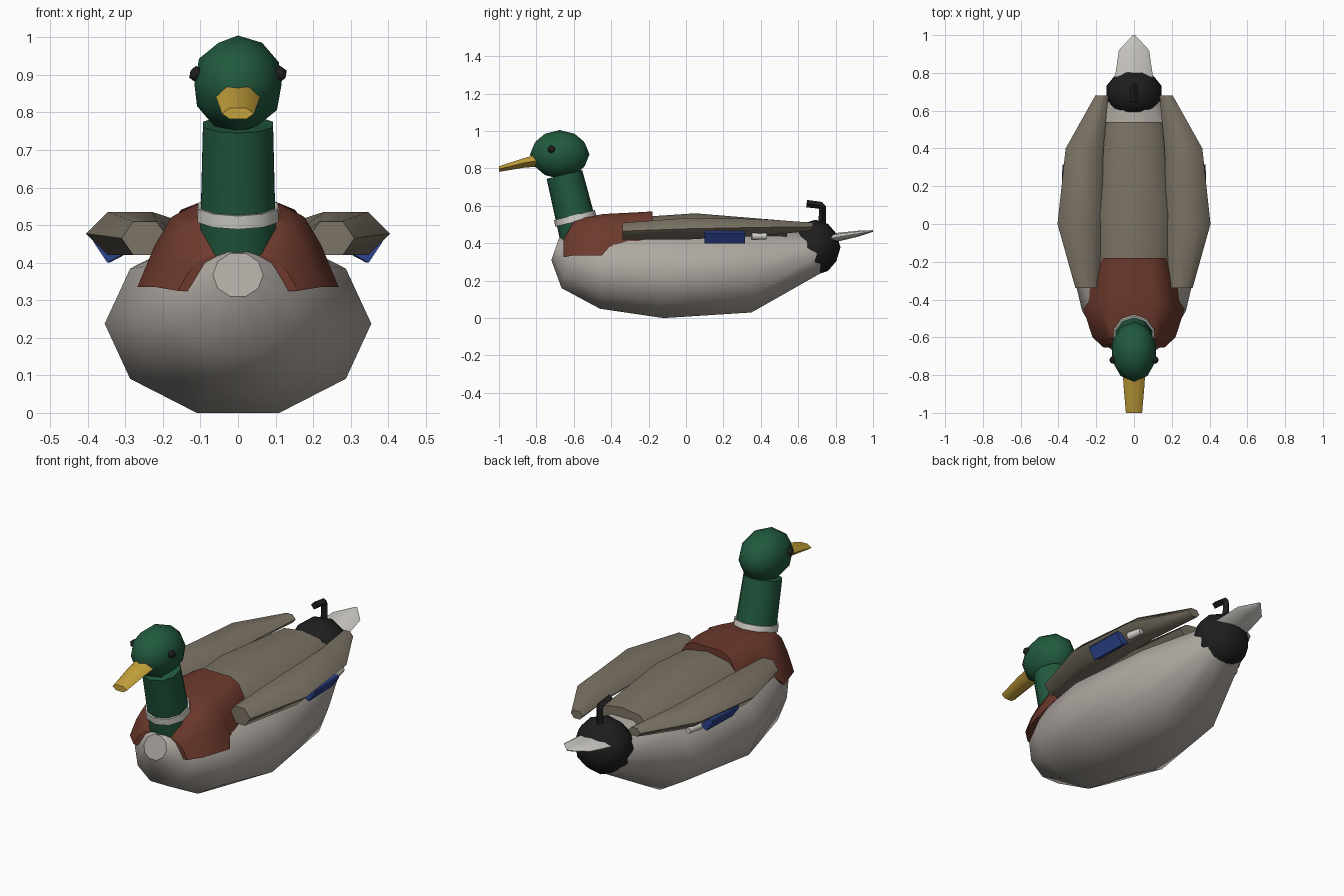
import bpy, bmesh, math
from mathutils import Vector

if "Cube" in bpy.data.objects:
    bpy.data.objects.remove(bpy.data.objects["Cube"])


def material(name, r, g, b):
    m = bpy.data.materials.new(name)
    m.use_nodes = True
    m.diffuse_color = (r, g, b, 1)
    bsdf = m.node_tree.nodes["Principled BSDF"]
    bsdf.inputs["Base Color"].default_value = (r, g, b, 1)
    bsdf.inputs["Roughness"].default_value = 0.8
    return m


GREEN = material("dark green", 0.015, 0.1, 0.048)
CHESTNUT = material("chestnut", 0.155, 0.042, 0.026)
TAUPE = material("taupe", 0.2, 0.172, 0.13)
GREY = material("warm grey", 0.43, 0.395, 0.36)
WHITE = material("off white", 0.66, 0.64, 0.6)
YELLOW = material("bill yellow", 0.56, 0.36, 0.045)
BLACK = material("black", 0.013, 0.013, 0.014)
BLUE = material("speculum blue", 0.026, 0.058, 0.27)


def finish(ob, name, mat, angle):
    ob.name = name
    ob.data.materials.append(mat)
    bpy.ops.object.select_all(action="DESELECT")
    ob.select_set(True)
    bpy.context.view_layer.objects.active = ob
    bpy.ops.object.shade_smooth_by_angle(angle=math.radians(angle))
    return ob


def ngon(n):
    """Unit section, x in -1..1 and z in 0..1, flat on top."""
    pts = [(math.cos(2 * math.pi * k / n), math.sin(2 * math.pi * k / n)) for k in range(n)]
    top = max(p[1] for p in pts)
    return [(x, 0.5 + 0.5 * z / top) for x, z in pts]


def loft(name, mat, section, rings, angle=40):
    """Rings are (y, centre x, half width, low z, high z, backward lean of the top)."""
    bm = bmesh.new()
    loops = [[bm.verts.new((cx + hw * u, y + sum(lean) * v, lo + (hi - lo) * v))
              for u, v in section] for y, cx, hw, lo, hi, *lean in rings]
    n = len(section)
    for a, b in zip(loops, loops[1:]):
        for i in range(n):
            j = (i + 1) % n
            bm.faces.new((a[i], a[j], b[j], b[i]))
    bm.faces.new(loops[0])
    bm.faces.new(loops[-1])
    bmesh.ops.recalc_face_normals(bm, faces=bm.faces)
    me = bpy.data.meshes.new(name)
    bm.to_mesh(me)
    bm.free()
    ob = bpy.data.objects.new(name, me)
    bpy.context.collection.objects.link(ob)
    finish(ob, name, mat, angle)
    # End caps stay flat
    for cap in list(me.polygons)[-2:]:
        cap.use_smooth = False


def ball(name, mat, loc, scale, sub=2):
    bpy.ops.mesh.primitive_ico_sphere_add(subdivisions=sub, radius=1, location=loc)
    ob = bpy.context.object
    ob.scale = scale
    finish(ob, name, mat, 50)


def tube(name, mat, start, end, r1, r2, sides=10):
    a, b = Vector(start), Vector(end)
    bpy.ops.mesh.primitive_cone_add(vertices=sides, radius1=r1, radius2=r2,
                                    depth=(b - a).length, location=(a + b) / 2)
    ob = bpy.context.object
    ob.rotation_euler = (b - a).to_track_quat("Z", "Y").to_euler()
    finish(ob, name, mat, 45)


# Hull and the brown back on top of it
loft("body", GREY, ngon(10), [
    (-0.72, 0, 0.067, 0.31, 0.425, 0.04), (-0.665, 0, 0.17, 0.16, 0.45, 0.07),
    (-0.46, 0, 0.275, 0.05, 0.475), (-0.12, 0, 0.355, 0, 0.475),
    (0.35, 0, 0.29, 0.03, 0.475), (0.72, 0, 0.13, 0.24, 0.46)], 55)
loft("back", TAUPE, ngon(8), [
    (-0.4, 0, 0.17, 0.38, 0.53), (0.05, 0, 0.195, 0.38, 0.56),
    (0.54, 0, 0.148, 0.41, 0.52)], 50)

# Breast saddle, wide at the bottom like a cape
arch = [(1, 0), (0.83, 0.5), (0.66, 0.85), (0.42, 1)]
arch += [(-u, v) for u, v in reversed(arch)]
loft("breast", CHESTNUT, arch, [
    (-0.655, 0, 0.16, 0.325, 0.42), (-0.6, 0, 0.22, 0.335, 0.525),
    (-0.45, 0, 0.268, 0.335, 0.555), (-0.41, 0, 0.24, 0.38, 0.558),
    (-0.31, 0, 0.23, 0.415, 0.563), (-0.18, 0, 0.195, 0.41, 0.57)])

# Neck, collar and head
foot, top = Vector((0, -0.555, 0.38)), Vector((0, -0.65, 0.768))
tube("neck", GREEN, foot, top, 0.108, 0.098)
tube("collar", WHITE, foot.lerp(top, 0.35), foot.lerp(top, 0.44), 0.114, 0.112)
ball("head", GREEN, (0, -0.675, 0.875), (0.122, 0.159, 0.13))
loft("bill", YELLOW, ngon(6), [
    (-0.78, 0, 0.06, 0.81, 0.88), (-0.86, 0, 0.055, 0.805, 0.857),
    (-1, 0, 0.043, 0.782, 0.812)], 65)

# Rump, tail and curled feather
ball("rump", BLACK, (0, 0.692, 0.378), (0.152, 0.134, 0.148))
loft("tail", WHITE, ngon(8), [
    (0.75, 0, 0.105, 0.395, 0.45), (0.92, 0, 0.08, 0.435, 0.467),
    (1, 0, 0.006, 0.462, 0.47)], 65)
curl = bpy.data.curves.new("tail_curl", "CURVE")
curl.dimensions = "3D"
curl.bevel_depth = 0.02
curl.bevel_resolution = 0
curl.use_fill_caps = True
spline = curl.splines.new("POLY")
path = [(0.727, 0.48), (0.73, 0.59), (0.718, 0.603), (0.645, 0.612)]
spline.points.add(len(path) - 1)
for p, (y, z) in zip(spline.points, path):
    p.co = (0, y, z, 1)
spline.use_smooth = False
curl.materials.append(BLACK)
bpy.context.collection.objects.link(bpy.data.objects.new("tail_curl", curl))

# Eyes, wings and wing patches on both sides
patch = [(-1, 0.3), (0, 0), (1, 0.85), (0.9, 1), (0.2, 1)]
for side, s in (("left", 1), ("right", -1)):
    ball(side + "_eye", BLACK, (s * 0.112, -0.72, 0.902), (0.02, 0.022, 0.022), 1)
    loft(side + "_wing", TAUPE, ngon(6), [
        (-0.34, s * 0.248, 0.062, 0.42, 0.51), (0, s * 0.288, 0.117, 0.42, 0.535),
        (0.4, s * 0.262, 0.1, 0.44, 0.53), (0.68, s * 0.17, 0.035, 0.467, 0.51)], 65)
    loft(side + "_wing_patch", BLUE, patch, [
        (0.1, s * 0.348, s * 0.037, 0.4, 0.465), (0.315, s * 0.342, s * 0.037, 0.4, 0.465)])
    tube(side + "_wing_bar", WHITE, (s * 0.325, 0.35, 0.438), (s * 0.312, 0.43, 0.438),
         0.021, 0.017, 8)
